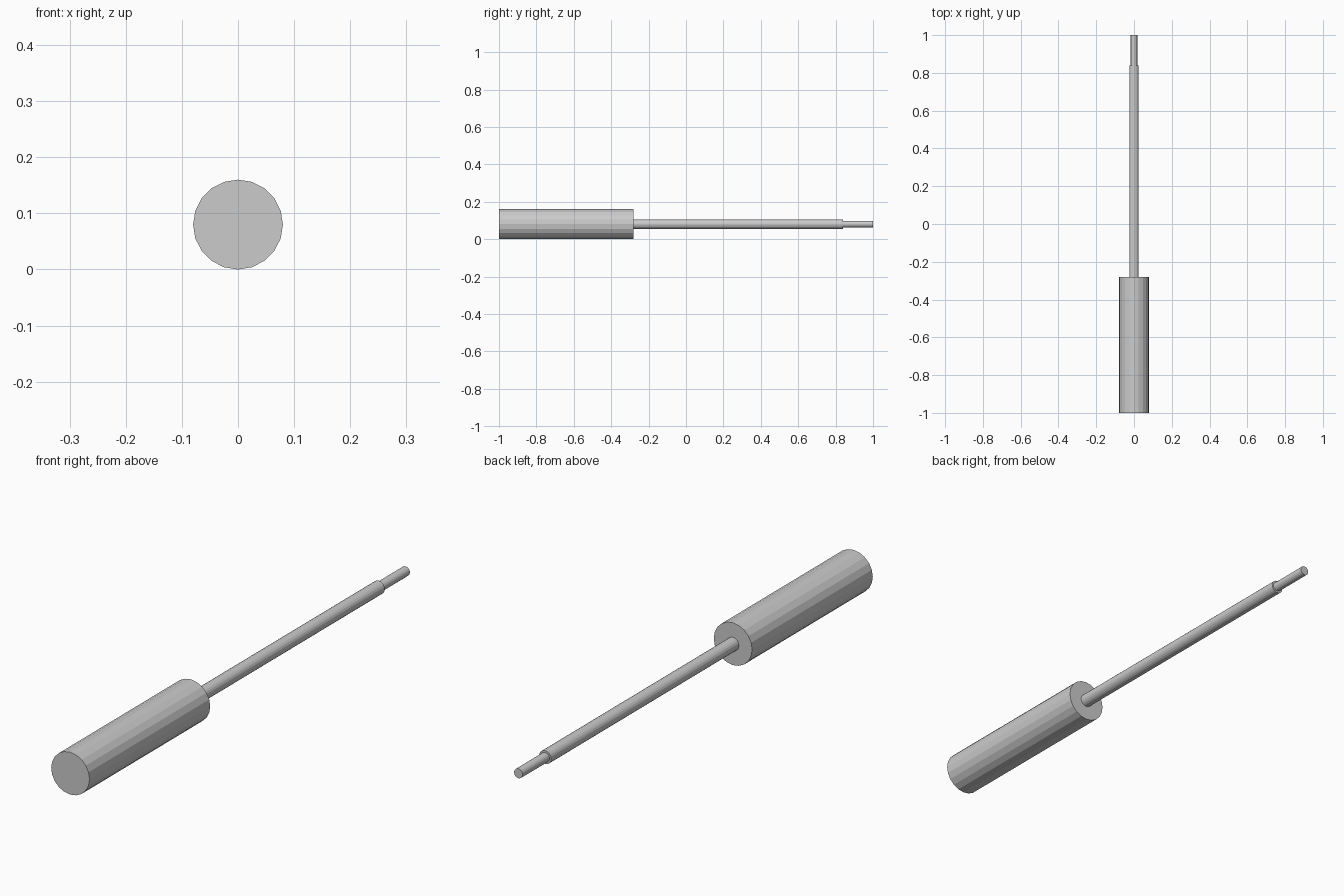
import bpy
from math import pi

cube = bpy.data.objects.get("Cube")
if cube:
    bpy.data.objects.remove(cube, do_unlink=True)

AXIS_Z = 0.08

grey = bpy.data.materials.new("plain grey")
grey.use_nodes = True
colour = (0.6, 0.6, 0.6, 1)
grey.diffuse_color = colour
grey.node_tree.nodes["Principled BSDF"].inputs["Base Color"].default_value = colour


def rod(name, radius, y_front, y_back, sides=20):
    """Flat-sided rod lying along y, centred on the tool axis."""
    bpy.ops.mesh.primitive_cylinder_add(
        vertices=sides, radius=radius, depth=y_back - y_front,
        location=(0, (y_front + y_back) / 2, AXIS_Z), rotation=(pi / 2, 0, 0))
    part = bpy.context.object
    part.name = name
    part.data.materials.append(grey)
    return part


# Thick grip, long shaft and narrow tip
rod("handle", 0.08, -1.0, -0.28)
rod("shaft", 0.025, -0.28, 0.84)
rod("tip", 0.018, 0.84, 1.0)
